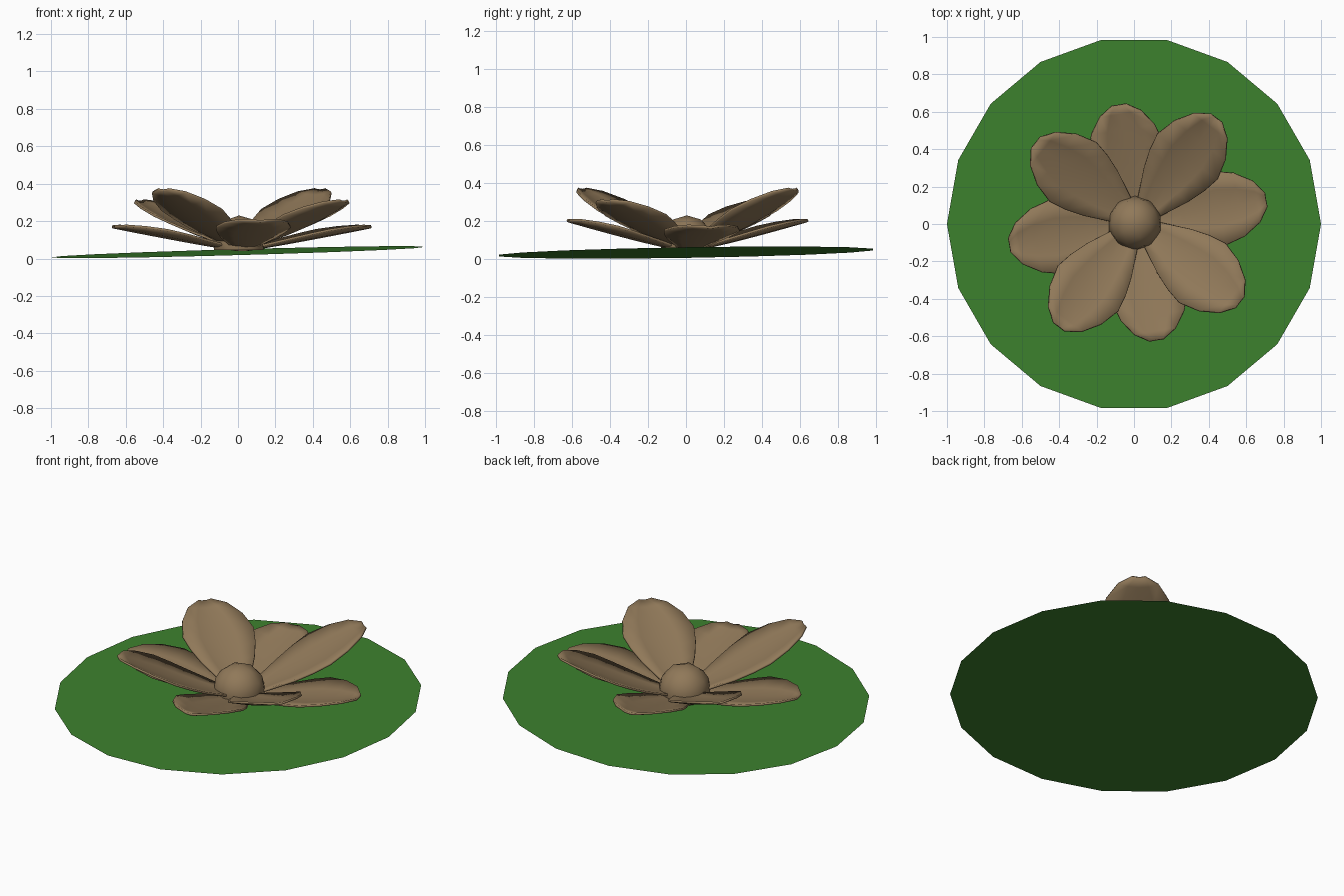
import bpy, bmesh
from math import cos, sin, radians
from mathutils import Vector, Matrix

if "Cube" in bpy.data.objects:
    bpy.data.objects.remove(bpy.data.objects["Cube"])


def material(name, rgb):
    m = bpy.data.materials.new(name)
    m.diffuse_color = (*rgb, 1)
    m.use_nodes = True
    m.node_tree.nodes["Principled BSDF"].inputs["Base Color"].default_value = m.diffuse_color
    return m


GREEN = material("leaf_green", (0.046, 0.22, 0.027))
TAN = material("petal_tan", (0.28, 0.19, 0.10))


def make_object(name, bm, mat, smooth):
    me = bpy.data.meshes.new(name)
    bm.to_mesh(me)
    bm.free()
    ob = bpy.data.objects.new(name, me)
    bpy.context.collection.objects.link(ob)
    me.materials.append(mat)
    if smooth:
        bpy.ops.object.select_all(action='DESELECT')
        ob.select_set(True)
        bpy.context.view_layer.objects.active = ob
        bpy.ops.object.shade_smooth_by_angle(angle=radians(40))
    return ob


# Lily pad: slightly tilted 18-sided disc with a notch
bm = bmesh.new()
outline = []
for i in range(18):
    a = radians(20 * i)
    outline.append((cos(a), sin(a)))
    if i == 1:
        outline.append((0.64, 0.34))
bm.faces.new([bm.verts.new((x, y, 0.034 + 0.028 * x + 0.016 * y)) for x, y in outline])
bmesh.ops.triangulate(bm, faces=bm.faces[:])
make_object("lily_pad", bm, GREEN, False)

# Petal outline: fraction of the length, half width
OUTLINE = [(0.03, 0.04), (0.15, 0.078), (0.36, 0.148), (0.50, 0.182), (0.63, 0.2),
           (0.79, 0.17), (0.925, 0.11), (1.0, 0.035)]
ACROSS = (-1, -0.5, 0, 0.5, 1)


def petal(name, angle, length, base, tip, power, cup):
    bm = bmesh.new()
    rows = []
    for f, w in OUTLINE:
        z = base + (tip - base) * f ** power
        rows.append([bm.verts.new((f * length, t * w, z + cup * w / 0.2 * t * t)) for t in ACROSS])
    for a, b in zip(rows, rows[1:]):
        for j in range(len(ACROSS) - 1):
            bm.faces.new((a[j], b[j], b[j + 1], a[j + 1]))
    bm.transform(Matrix.Translation((0.02, 0.008, 0)) @ Matrix.Rotation(radians(angle), 4, 'Z'))
    ob = make_object(name, bm, TAN, True)
    s = ob.modifiers.new("thickness", 'SOLIDIFY')
    s.thickness = 0.012
    s.offset = -1


# Two rings of petals, opposite pairs alike
for k, turn in enumerate((0, 180)):
    petal(f"upper_petal_steep_{k}", 53 + turn, 0.695, 0.06, 0.37, 1.3, 0.035)
    petal(f"upper_petal_{k}", 322 + turn, 0.69, 0.06, 0.31, 1.25, 0.035)
    petal(f"lower_petal_long_{k}", 10 + turn, 0.695, 0.048, 0.172, 1.1, 0.035)
    petal(f"lower_petal_short_{k}", 99 + turn, 0.635, 0.048, 0.205, 1.15, 0.035)

# Flower centre: dome cut from an icosphere
bm = bmesh.new()
bmesh.ops.create_icosphere(bm, subdivisions=2, radius=0.145,
                           matrix=Matrix.Translation((0.005, 0.005, 0.085)))
bmesh.ops.bisect_plane(bm, geom=bm.verts[:] + bm.edges[:] + bm.faces[:],
                       plane_co=Vector((0, 0, 0.045)), plane_no=Vector((0, 0, 1)),
                       clear_inner=True)
make_object("flower_centre", bm, TAN, True)
